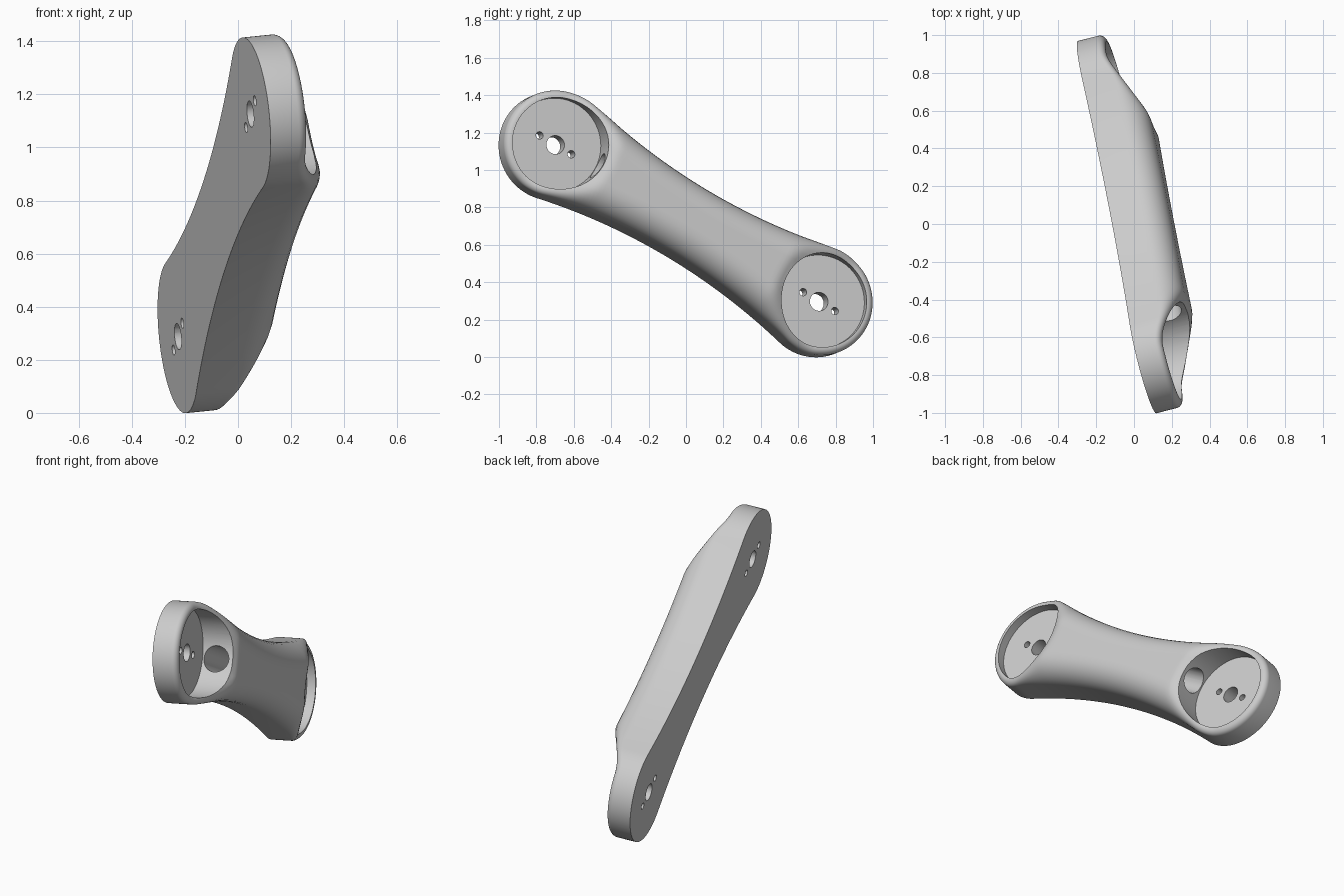
import bpy, bmesh, math
from mathutils import Vector, Matrix

if "Cube" in bpy.data.objects:
    bpy.data.objects.remove(bpy.data.objects["Cube"], do_unlink=True)

# Main dimensions, in the arm's own frame (s along, w across, h thick)
HALF = 0.831         # hub centre to middle
HUB_R = 0.29
WAIST = 0.195
RIM_H, BODY_H = 0.147, 0.297
POCKET_R, FLOOR_H = 0.25, 0.094
ARC_R = (HALF**2 + WAIST**2 - HUB_R**2) / (2 * (HUB_R - WAIST))
ARC_C = ARC_R + WAIST

grey = bpy.data.materials.new("light grey")
grey.use_nodes = True
colour = (0.6, 0.6, 0.6, 1)
grey.diffuse_color = colour
bsdf = next(n for n in grey.node_tree.nodes if n.type == 'BSDF_PRINCIPLED')
bsdf.inputs["Base Color"].default_value = colour


def smooth(t):
    t = min(max(t, 0), 1)
    return t * t * (3 - 2 * t)


def ramp(s):
    return smooth((HALF - abs(s) + 0.09) / 0.39)


def height(s, w):
    r = math.hypot(HALF - abs(s), w)
    lip = min(max((r - POCKET_R) / 0.07, 0), 1)
    k = ramp(s)
    return RIM_H + (BODY_H - RIM_H) * k - 0.015 * k * (1 - lip)**2


def outline():
    """Upper half of the outline: points with outward normals."""
    end = math.atan2(ARC_C, -HALF)
    lean = math.atan2(HALF, ARC_C)
    n, m = 36, 80
    hub = []
    for i in range(n):
        a = end * i / n
        hub.append((HALF + HUB_R * math.cos(a), HUB_R * math.sin(a),
                    math.cos(a), math.sin(a)))
    arc = []
    for i in range(m + 1):
        a = lean * (1 - 2 * i / m)
        arc.append((ARC_R * math.sin(a), ARC_C - ARC_R * math.cos(a),
                    -math.sin(a), math.cos(a)))
    other = [(-s, w, -ns, nw) for s, w, ns, nw in reversed(hub)]
    return hub + arc + other


def section(s, w, ns, nw, steps=8, across=16):
    """Cross-section from the lower base edge over the top to the upper one."""
    rho = 0.035 + 0.105 * ramp(s)**2
    side = [(s, w, 0)]
    for i in range(steps + 1):
        a = math.pi / 2 * i / steps
        d = rho * (1 - math.cos(a))
        ps, pw = s - ns * d, w - nw * d
        side.append((ps, pw, height(ps, pw) - rho + rho * math.sin(a)))
    ps, pw, _ = side[-1]
    top = []
    for i in range(1, across):
        q = pw * (2 * i / across - 1)
        top.append((ps, q, height(ps, q)))
    return [(a, -b, c) for a, b, c in side] + top + side[::-1]


# Arm body: sections lofted from hub to hub
bm = bmesh.new()
rows = [[bm.verts.new(p) for p in section(*o)] for o in outline()]
for a, b in zip(rows, rows[1:]):
    for i in range(len(a)):
        j = (i + 1) % len(a)
        bm.faces.new((a[i], a[j], b[j], b[i]))
bmesh.ops.remove_doubles(bm, verts=bm.verts, dist=0.0003)
bmesh.ops.dissolve_degenerate(bm, edges=bm.edges, dist=0.0001)
bmesh.ops.recalc_face_normals(bm, faces=bm.faces)
mesh = bpy.data.meshes.new("crank_arm")
bm.to_mesh(mesh)
bm.free()
mesh.materials.append(grey)
arm = bpy.data.objects.new("crank_arm", mesh)
bpy.context.collection.objects.link(arm)

cutters = []


def cut(name, radius, low, high, s=0, along=False, sides=32):
    """Subtract a cylinder, upright at s, or lying along the arm at height s."""
    cb = bmesh.new()
    bmesh.ops.create_cone(cb, cap_ends=True, segments=sides, radius1=radius,
                          radius2=radius, depth=high - low)
    me = bpy.data.meshes.new(name)
    if along:
        cb.transform(Matrix.Translation((0, 0, s)) @ Matrix.Rotation(math.pi / 2, 4, 'Y'))
    else:
        cb.transform(Matrix.Translation((s, 0, (low + high) / 2)))
    cb.to_mesh(me)
    cb.free()
    me.materials.append(grey)
    ob = bpy.data.objects.new(name, me)
    bpy.context.collection.objects.link(ob)
    ob.hide_render = True
    mod = arm.modifiers.new(name, 'BOOLEAN')
    mod.operation = 'DIFFERENCE'
    mod.solver = 'EXACT'
    mod.object = ob
    cutters.append(ob)


# Pockets with a centre hole and two pin holes, and the bore joining them
for side in (-1, 1):
    cut("pocket_cutter", POCKET_R, FLOOR_H, 0.5, side * HALF, sides=96)
    cut("centre_hole_cutter", 0.05, -0.1, 0.13, side * HALF)
    for pin in (-1, 1):
        cut("pin_hole_cutter", 0.02, -0.1, 0.13, side * HALF + pin * 0.1, sides=20)
cut("bore_cutter", 0.075, -0.66, 0.66, 0.178, along=True, sides=40)

bpy.ops.object.select_all(action='DESELECT')
bpy.context.view_layer.objects.active = arm
arm.select_set(True)
for mod in list(arm.modifiers):
    bpy.ops.object.modifier_apply(modifier=mod.name)
for ob in cutters:
    bpy.data.objects.remove(ob, do_unlink=True)

# Tilt the arm into place
n = Vector((0.964, 0.245, 0.098)).normalized()
u = Vector((-0.2715, 1.403, -0.8344))
u = (u - n * u.dot(n)).normalized()
v = n.cross(u)
frame = Matrix((u, v, n)).transposed().to_4x4()
arm.data.transform(Matrix.Translation((-0.09, -0.0165, 0.7065)) @ frame)
bpy.ops.object.shade_smooth_by_angle(angle=math.radians(32))
